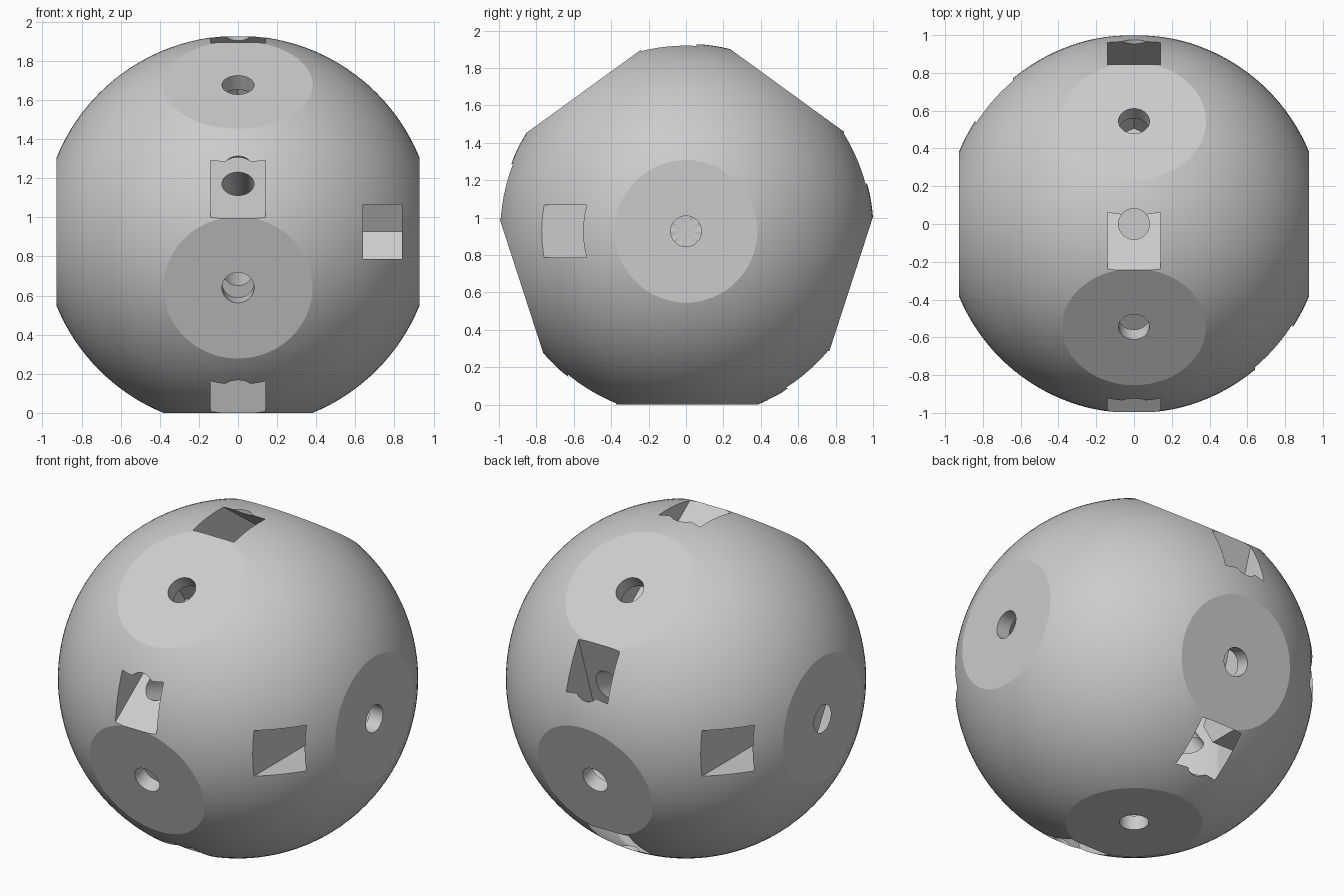
import bpy, bmesh, math
from mathutils import Vector, Matrix

if "Cube" in bpy.data.objects:
    bpy.data.objects.remove(bpy.data.objects["Cube"], do_unlink=True)

RADIUS = 1.0025      # ball
FLAT = 0.927         # distance of every flat from the centre
BORE = 0.082         # bolt hole radius
SLOT = (0.64, 0.838) # nut slot, along its bolt axis
HALF = 0.14          # half width of the nut slot
CENTRE = Vector((0, 0, FLAT))

grey = bpy.data.materials.new("plain_grey")
grey.use_nodes = True
colour = (0.6, 0.6, 0.6, 1)
grey.diffuse_color = colour
grey.node_tree.nodes["Principled BSDF"].inputs["Base Color"].default_value = colour


def make_object(name, bm):
    bmesh.ops.recalc_face_normals(bm, faces=bm.faces)
    mesh = bpy.data.meshes.new(name)
    bm.to_mesh(mesh)
    bm.free()
    obj = bpy.data.objects.new(name, mesh)
    bpy.context.collection.objects.link(obj)
    mesh.materials.append(grey)
    return obj


def frame(axis, entry):
    """Local z along the bolt axis, local x towards the slot entry."""
    side = axis.cross(entry)
    m = Matrix((entry, side, axis)).transposed().to_4x4()
    return Matrix.Translation(CENTRE) @ m


def cut(body, cutter):
    cutter.hide_render = True
    mod = body.modifiers.new("cut", 'BOOLEAN')
    mod.operation = 'DIFFERENCE'
    mod.solver = 'EXACT'
    mod.object = cutter
    bpy.context.view_layer.objects.active = body
    bpy.ops.object.modifier_apply(modifier=mod.name)
    bpy.data.objects.remove(cutter, do_unlink=True)


# Bolt axes with slot directions: five around x, and one on each side
joints = []
for i in range(5):
    a = math.radians(-90 + 72 * i)
    joints.append((Vector((0, math.cos(a), math.sin(a))),
                   Vector((0, -math.sin(a), math.cos(a)))))
for s in (1, -1):
    joints.append((Vector((s, 0, 0)), Vector((0, -s, 0))))

# Ball with a flat on every bolt axis
bm = bmesh.new()
bmesh.ops.create_uvsphere(bm, u_segments=128, v_segments=64, radius=RADIUS,
                          matrix=Matrix.Translation(CENTRE))
for axis, entry in joints:
    geom = bm.verts[:] + bm.edges[:] + bm.faces[:]
    res = bmesh.ops.bisect_plane(bm, geom=geom, plane_co=CENTRE + axis * FLAT,
                                 plane_no=axis, clear_outer=True)
    rim = [e for e in res["geom_cut"] if isinstance(e, bmesh.types.BMEdge)]
    bmesh.ops.edgeloop_fill(bm, edges=rim)
ball = make_object("connector_ball", bm)

# Bolt holes running right through the ball
for axis, entry in joints[:6]:
    bm = bmesh.new()
    bmesh.ops.create_cone(bm, cap_ends=True, segments=48, radius1=BORE,
                          radius2=BORE, depth=3, matrix=frame(axis, entry))
    cut(ball, make_object("bolt_hole_cutter", bm))

# Nut slots: open to the surface, closed by half a hexagon round the bolt
shoulder = -HALF * math.tan(math.radians(30))
profile = [(1.5, -HALF), (1.5, HALF), (shoulder, HALF),
           (2 * shoulder, 0), (shoulder, -HALF)]
for axis, entry in joints:
    bm = bmesh.new()
    face = bm.faces.new([bm.verts.new((x, y, SLOT[0])) for x, y in profile])
    ext = bmesh.ops.extrude_face_region(bm, geom=[face])
    top = [v for v in ext["geom"] if isinstance(v, bmesh.types.BMVert)]
    bmesh.ops.translate(bm, verts=top, vec=(0, 0, SLOT[1] - SLOT[0]))
    if len(bm.faces) < len(profile) + 2:
        bm.faces.new([bm.verts[i] for i in range(len(profile))])
    bmesh.ops.transform(bm, matrix=frame(axis, entry), verts=bm.verts)
    cut(ball, make_object("nut_slot_cutter", bm))

# Smooth ball and holes, crisp rims
bpy.ops.object.select_all(action='DESELECT')
ball.select_set(True)
bpy.context.view_layer.objects.active = ball
bpy.ops.object.shade_smooth_by_angle(angle=math.radians(15))
